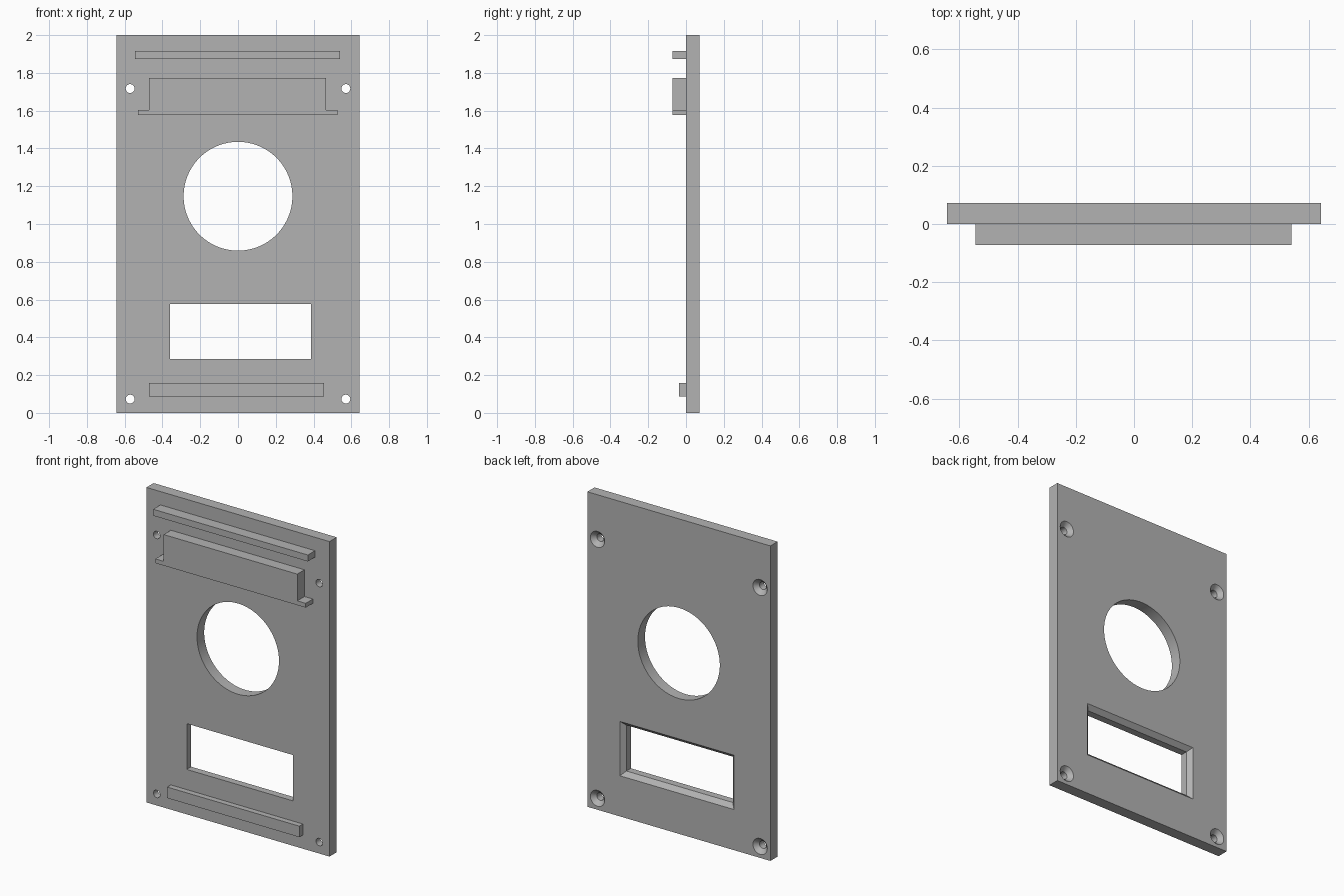
import bpy
import bmesh
from math import cos, sin, tau, radians

old = bpy.data.objects.get("Cube")
if old:
    bpy.data.objects.remove(old, do_unlink=True)

T = 0.072        # plate thickness
C = 0.027        # depth of the 45 degree chamfers
OVER = 0.02      # cutter overshoot

grey = bpy.data.materials.new("plain grey")
grey.use_nodes = True
colour = (0.45, 0.45, 0.45, 1)
grey.diffuse_color = colour
grey.node_tree.nodes["Principled BSDF"].inputs["Base Color"].default_value = colour


def loft(name, loops):
    """Skin a closed solid through matching (x, z) outlines, given as (y, points)."""
    bm = bmesh.new()
    rings = [[bm.verts.new((x, y, z)) for x, z in pts] for y, pts in loops]
    n = len(rings[0])
    for a, b in zip(rings, rings[1:]):
        for i in range(n):
            j = (i + 1) % n
            bm.faces.new((a[i], a[j], b[j], b[i]))
    bm.faces.new(rings[0])
    bm.faces.new(rings[-1])
    bmesh.ops.recalc_face_normals(bm, faces=bm.faces)
    mesh = bpy.data.meshes.new(name)
    bm.to_mesh(mesh)
    bm.free()
    mesh.materials.append(grey)
    obj = bpy.data.objects.new(name, mesh)
    bpy.context.collection.objects.link(obj)
    return obj


def rect(x0, x1, z0, z1, grow=0):
    return [(x0 - grow, z0 - grow), (x1 + grow, z0 - grow),
            (x1 + grow, z1 + grow), (x0 - grow, z1 + grow)]


def circle(x, z, r, n):
    return [(x + r * cos(tau * i / n), z + r * sin(tau * i / n)) for i in range(n)]


def flared(name, outline):
    """Through cutter that widens towards the back; outline(grow) gives its section."""
    return loft(name, [(-OVER, outline(0)), (T - C, outline(0)),
                       (T + OVER, outline(C + OVER))])


# Main plate
plate = loft("face_plate", [(0, rect(-0.643, 0.643, 0, 2)),
                            (T, rect(-0.643, 0.643, 0, 2))])

# Round opening, chamfered window and countersunk screw holes
ring = circle(0, 1.147, 0.288, 96)
cutters = [loft("round_cutter", [(-OVER, ring), (T + OVER, ring)]),
           flared("window_cutter", lambda g: rect(-0.36, 0.387, 0.285, 0.576, g))]
for x in (-0.571, 0.571):
    for z in (0.073, 1.717):
        cutters.append(flared("screw_cutter",
                              lambda g: circle(x, z, 0.0235 + g, 32)))
for cutter in cutters:
    mod = plate.modifiers.new(cutter.name, 'BOOLEAN')
    mod.operation = 'DIFFERENCE'
    mod.solver = 'EXACT'
    mod.object = cutter

# Bake the cuts, then drop the cutters
bpy.context.view_layer.update()
deps = bpy.context.evaluated_depsgraph_get()
baked = bpy.data.meshes.new_from_object(plate.evaluated_get(deps))
plate.modifiers.clear()
plate.data = baked
for cutter in cutters:
    bpy.data.objects.remove(cutter, do_unlink=True)

bpy.ops.object.select_all(action='DESELECT')
plate.select_set(True)
bpy.context.view_layer.objects.active = plate
bpy.ops.object.shade_smooth_by_angle(angle=radians(30))

# Raised rails on the front
top = rect(-0.545, 0.541, 1.874, 1.915)
loft("top_rail", [(-T, top), (0, top)])
bottom = rect(-0.472, 0.456, 0.087, 0.157)
loft("bottom_rail", [(-T / 2, bottom), (0, bottom)])

# Raised block with a foot at each end
step = [(-0.53, 1.577), (0.526, 1.577), (0.526, 1.604), (0.467, 1.604),
        (0.467, 1.774), (-0.472, 1.774), (-0.472, 1.604), (-0.53, 1.604)]
loft("footed_block", [(-T, step), (0, step)])
